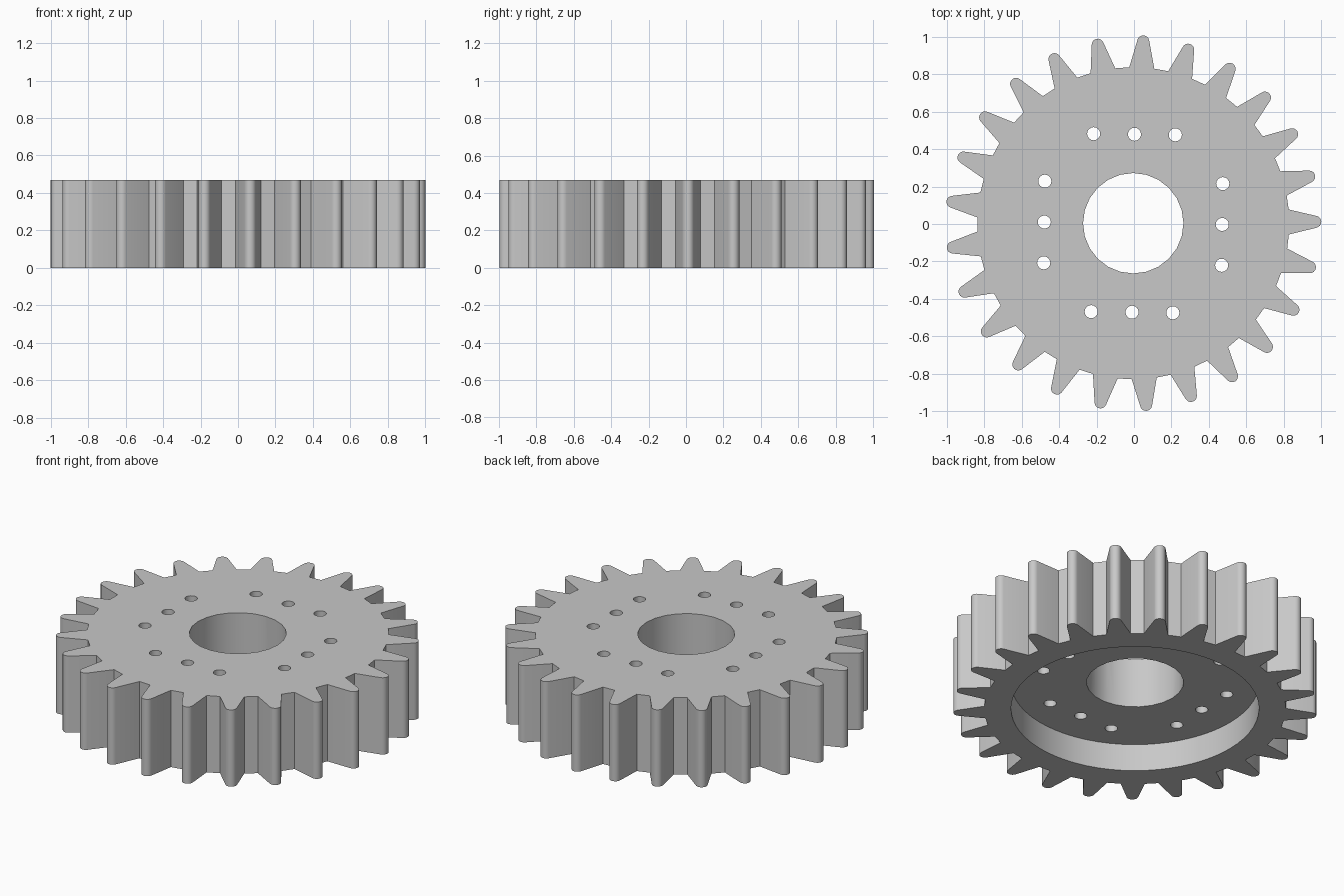
import bpy
import bmesh
from math import sin, cos, pi, radians
from mathutils import Matrix, Vector

if "Cube" in bpy.data.objects:
    bpy.data.objects.remove(bpy.data.objects["Cube"], do_unlink=True)

TEETH = 25
HEIGHT = 0.468
RECESS_DEPTH = 0.166
CENTRE = Vector((-0.004, 0.004, 0))

grey = bpy.data.materials.new("light grey metal")
grey.use_nodes = True
grey.diffuse_color = (0.58, 0.58, 0.58, 1)
grey.node_tree.nodes["Principled BSDF"].inputs["Base Color"].default_value = grey.diffuse_color


def make_object(name, bm):
    bmesh.ops.recalc_face_normals(bm, faces=bm.faces)
    mesh = bpy.data.meshes.new(name)
    bm.to_mesh(mesh)
    bm.free()
    mesh.materials.append(grey)
    obj = bpy.data.objects.new(name, mesh)
    bpy.context.collection.objects.link(obj)
    return obj


def add_cylinder(bm, x, y, radius, sides, bottom, top):
    place = Matrix.Translation((x, y, (bottom + top) / 2))
    bmesh.ops.create_cone(bm, cap_ends=True, segments=sides, radius1=radius,
                          radius2=radius, depth=top - bottom, matrix=place)


def tooth_profile():
    # Tapered flanks rising to a rounded tip, pointing along +x
    tip_radius, tip_centre, taper = 0.032, 0.972, radians(14)
    points = [(0.83, -0.067)]
    steps = 8
    for i in range(steps + 1):
        a = (pi / 2 - taper) * (2 * i / steps - 1)
        points.append((tip_centre + tip_radius * cos(a), tip_radius * sin(a)))
    points.append((0.83, 0.067))
    return points


# Toothed gear body
bm = bmesh.new()
outline = []
for t in range(TEETH):
    turn = Matrix.Rotation(2 * pi * t / TEETH + radians(0.45), 3, 'Z')
    for x, y in tooth_profile():
        outline.append(bm.verts.new(turn @ Vector((x, y, 0)) + CENTRE))
base = bm.faces.new(outline)
extruded = bmesh.ops.extrude_face_region(bm, geom=[base], use_keep_orig=True)
top_verts = [v for v in extruded["geom"] if isinstance(v, bmesh.types.BMVert)]
bmesh.ops.translate(bm, verts=top_verts, vec=(0, 0, HEIGHT))
gear = make_object("gear_body", bm)

# Round recess in the underside
bm = bmesh.new()
add_cylinder(bm, CENTRE.x, CENTRE.y, 0.685, 64, -0.2, RECESS_DEPTH)
recess = make_object("recess_cutter", bm)

# Central bore and four rows of three bolt holes
bm = bmesh.new()
add_cylinder(bm, CENTRE.x, CENTRE.y, 0.268, 24, -0.3, 1)
for side in range(4):
    turn = Matrix.Rotation(side * pi / 2 - radians(0.8), 3, 'Z')
    for offset in (-0.218, 0, 0.218):
        p = turn @ Vector((0.475, offset, 0)) + CENTRE
        add_cylinder(bm, p.x, p.y, 0.035, 16, -0.3, 1)
holes = make_object("hole_cutter", bm)

# Cut the openings
bpy.context.view_layer.objects.active = gear
for cutter in (recess, holes):
    cutter.hide_render = True
    mod = gear.modifiers.new(cutter.name, 'BOOLEAN')
    mod.operation = 'DIFFERENCE'
    mod.solver = 'EXACT'
    mod.object = cutter
    bpy.ops.object.modifier_apply(modifier=mod.name)
    bpy.data.objects.remove(cutter, do_unlink=True)

# Smooth the round surfaces, keep corners sharp
bpy.ops.object.select_all(action='DESELECT')
gear.select_set(True)
bpy.ops.object.shade_smooth_by_angle(angle=radians(30))
